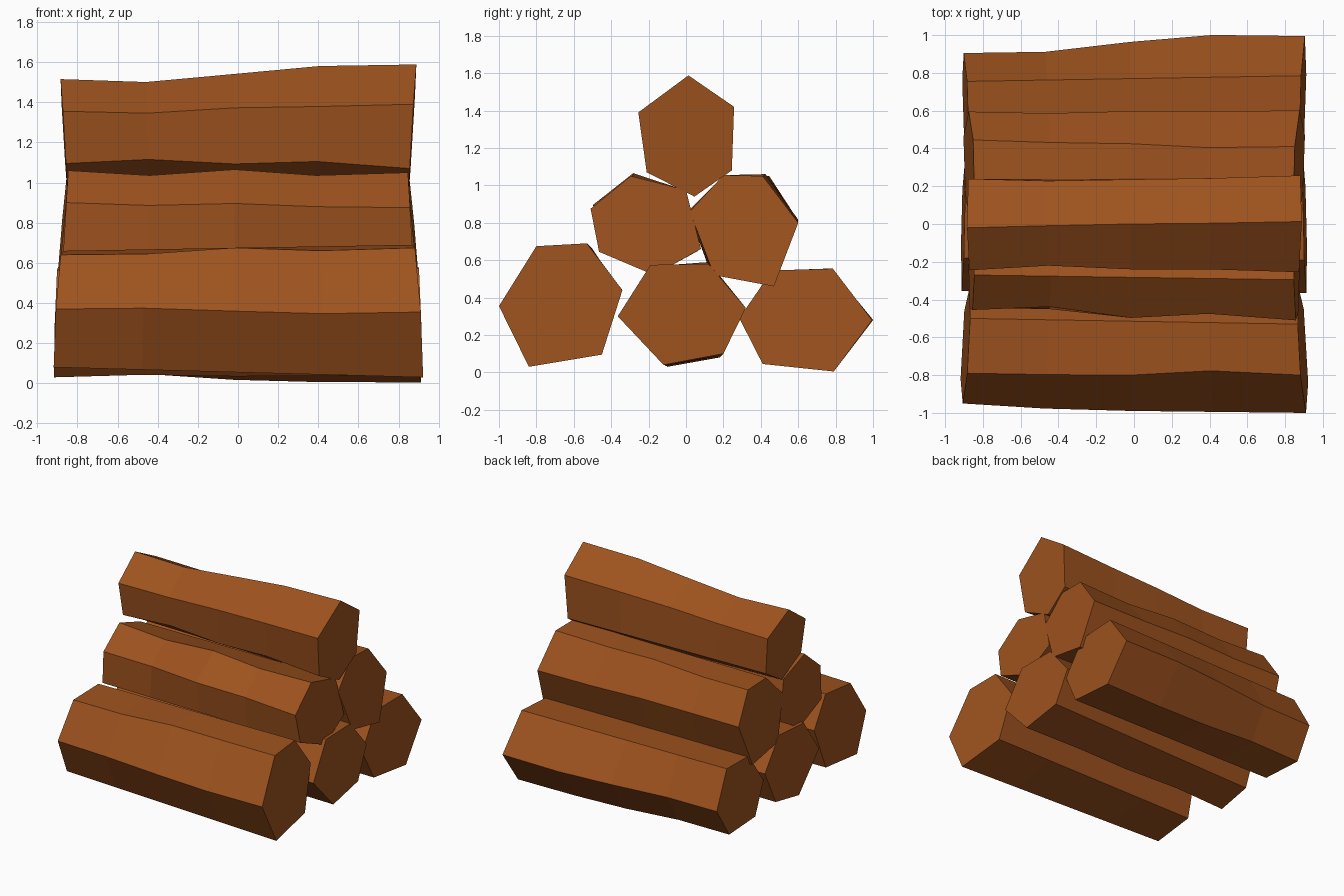
import bpy, bmesh

bark = bpy.data.materials.new("bark")
bark.diffuse_color = (0.34, 0.085, 0.013, 1)
RINGS = (-1, -0.52, -0.02, 0.46, 1)   # ring stations as a fraction of half length


def log(name, half, slant, profile, left, bends={}):
    """Six-sided log. profile: (y, z) at the right end; left: shifts at the left end;
    bends: corner -> (dy, dz) shifts at the three inner rings; slant: cap tilt in y and z."""
    n = len(profile)
    cy = sum(p[0] for p in profile) / n
    cz = sum(p[1] for p in profile) / n
    bm = bmesh.new()
    rings = []
    for r, s in enumerate(RINGS):
        t = (1 - s) / 2
        ring = []
        for i, (y, z) in enumerate(profile):
            y += left[i][0] * t
            z += left[i][1] * t
            if 0 < r < 4 and i in bends:
                y += bends[i][r - 1][0]
                z += bends[i][r - 1][1]
            reach = half + slant[0] * (y - cy) + slant[1] * (z - cz)
            ring.append(bm.verts.new((s * reach, y, z)))
        rings.append(ring)
    for a, b in zip(rings, rings[1:]):
        for i in range(n):
            j = (i + 1) % n
            bm.faces.new((a[i], a[j], b[j], b[i]))
    bm.faces.new(rings[0])
    bm.faces.new(rings[-1])
    bmesh.ops.recalc_face_normals(bm, faces=bm.faces[:])
    mesh = bpy.data.meshes.new(name)
    bm.to_mesh(mesh)
    bm.free()
    mesh.materials.append(bark)
    bpy.context.collection.objects.link(bpy.data.objects.new(name, mesh))


# bottom row
log("bottom_front_log", 0.892, (-0.05, -0.06),
    [(-.80, .675), (-.53, .69), (-.34, .44), (-.45, .095), (-.84, .03), (-1.0, .355)],
    [(.01, -.035), (.03, -.03), (-.01, -.01), (-.01, .01), (.02, .05), (.05, .015)],
    {0: [(-.005, -.004), (-.005, .018), (.02, -.005)],
     5: [(-.015, .008), (-.015, -.003), (-.008, -.012)]})
log("bottom_middle_log", 0.905, (-0.02, -0.03),
    [(-.19, .575), (.12, .58), (.32, .345), (.20, .10), (-.12, .04), (-.365, .30)],
    [(.01, -.01), (.0, .0), (-.02, .0), (-.02, -.02), (.02, -.01), (.01, .0)],
    {1: [(.0, .01), (-.01, -.01), (.01, .0)], 4: [(.01, .01), (.0, .0), (.01, .0)]})
log("bottom_back_log", 0.893, (0.03, -0.05),
    [(.46, .545), (.785, .555), (.995, .28), (.79, .005), (.41, .045), (.285, .29)],
    [(.01, .0), (-.03, .0), (-.09, .0), (-.03, .04), (.01, .01), (.01, .0)],
    {2: [(-.015, 0), (.015, 0), (.03, 0)], 3: [(0, .012), (0, -.008), (0, -.01)]})

# middle row
log("middle_front_log", 0.862, (0.0, -0.06),
    [(-.295, 1.05), (0, .975), (.08, .66), (-.17, .52), (-.465, .645), (-.51, .875)],
    [(.025, .01), (.0, -.01), (-.01, .0), (.01, .01), (.02, .0), (.055, .025)],
    {0: [(.0, -.022), (.0, .01), (.0, -.017)],
     5: [(.03, -.008), (-.015, .008), (.02, -.002)],
     2: [(.0, .01), (-.01, -.01), (.0, .01)]})
log("middle_back_log", 0.872, (0.02, -0.09),
    [(.20, 1.055), (.41, 1.05), (.60, .80), (.47, .46), (.15, .52), (.02, .86)],
    [(.01, .0), (.035, .0), (-.005, .02), (-.01, .02), (-.02, .01), (.0, .0)],
    {1: [(-.005, -.01), (-.003, .01), (-.015, -.01)],
     5: [(.01, .0), (-.01, .0), (.01, .0)], 2: [(-.01, 0), (.0, .01), (.0, 0)]})

# top log
log("top_log", 0.868, (0.01, 0.06),
    [(.013, 1.588), (.257, 1.42), (.245, 1.08), (.045, .94), (-.21, 1.07), (-.255, 1.39)],
    [(-.033, -.073), (-.018, -.04), (-.01, .02), (-.02, .03), (.0, .025), (.01, -.035)],
    {0: [(.003, -.032), (.004, -.01), (.0, .012)],
     1: [(-.015, -.01), (-.012, .0), (-.01, .0)],
     4: [(.01, .026), (.0, .01), (.0, .028)],
     5: [(.027, -.018), (.01, .0), (.012, -.002)]})
